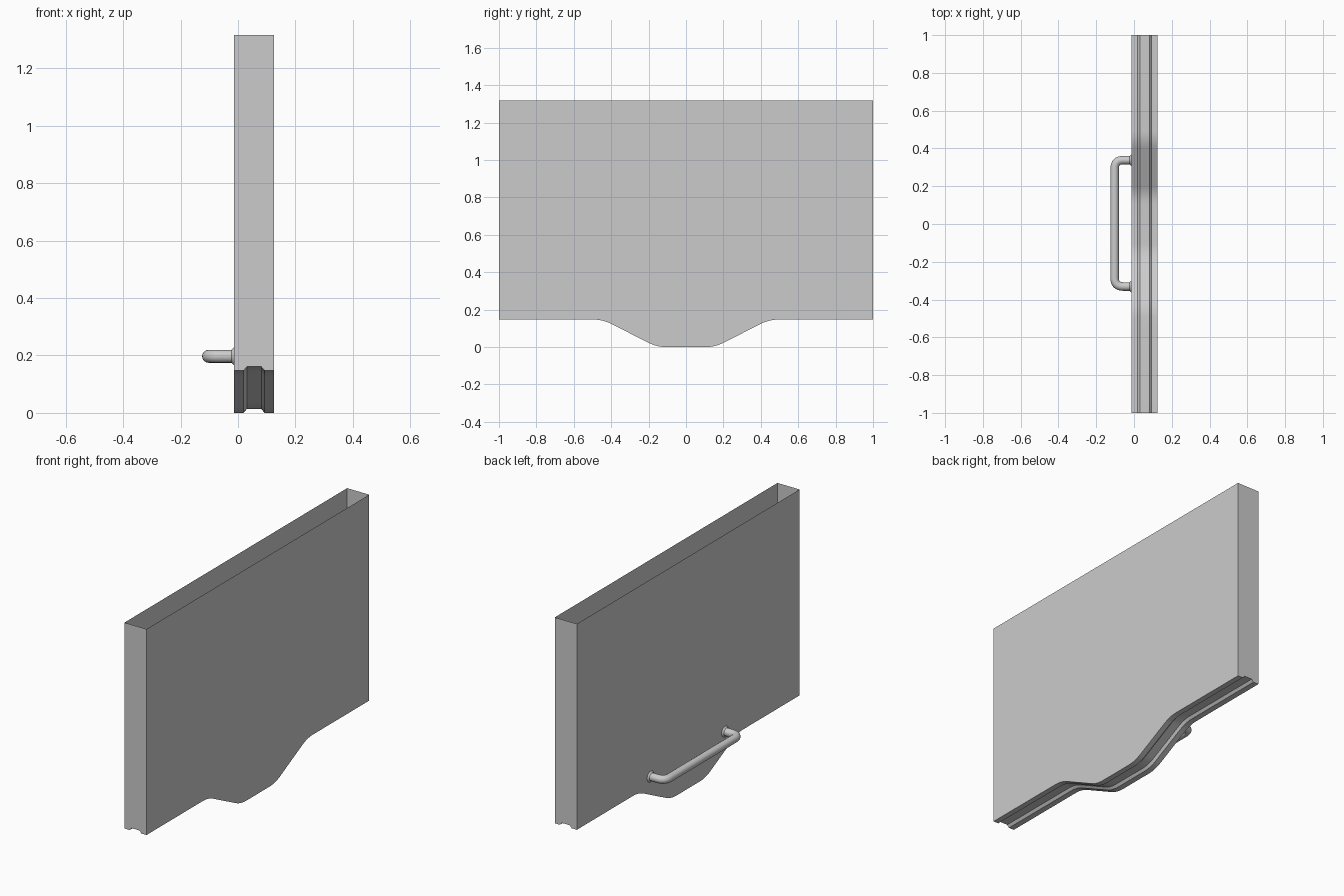
import bpy, bmesh, math
from mathutils import Vector

if "Cube" in bpy.data.objects:
    bpy.data.objects.remove(bpy.data.objects["Cube"])


def fillet(points, reach, steps):
    """Round the inner corners of a polyline."""
    pts = [Vector(p) for p in points]
    out = [pts[0]]
    for a, b, c in zip(pts, pts[1:], pts[2:]):
        p = b + (a - b).normalized() * reach
        q = b + (c - b).normalized() * reach
        for i in range(steps + 1):
            t = i / steps
            bez = p * (1 - t) ** 2 + b * 2 * t * (1 - t) + q * t ** 2
            # blend towards a circular arc for tight bends
            out.append(bez)
    out.append(pts[-1])
    return out


def smooth(obj, angle=30):
    bpy.ops.object.select_all(action='DESELECT')
    obj.select_set(True)
    bpy.context.view_layer.objects.active = obj
    bpy.ops.object.shade_smooth_by_angle(angle=math.radians(angle))


X0, X1, TOP = -0.014, 0.125, 1.317
HZ = 0.197

# Open-topped panel: grooved edge section swept along the lower outline
section = [(X0, 0), (0.019, 0), (0.023, 0.004), (0.031, 0.014),
           (0.081, 0.014), (0.089, 0.004), (0.093, 0), (X1, 0)]
outline = fillet([(0, -1, 0.147), (0, -0.445, 0.147), (0, -0.155, 0),
                  (0, 0.155, 0), (0, 0.445, 0.147), (0, 1, 0.147)], 0.05, 6)
bm = bmesh.new()
rows = [[bm.verts.new((x, p.y, p.z + dz)) for x, dz in section] for p in outline]
for r, s in zip(rows, rows[1:]):
    for i in range(len(section) - 1):
        bm.faces.new((r[i], s[i], s[i + 1], r[i + 1]))
tops = {(i, e): bm.verts.new((x, y, TOP))
        for i, x in ((0, X0), (-1, X1)) for e, y in ((0, -1), (-1, 1))}
for i in (0, -1):      # broad walls
    bm.faces.new([r[i] for r in rows] + [tops[i, -1], tops[i, 0]])
for e in (0, -1):      # end walls
    bm.faces.new(rows[e] + [tops[-1, e], tops[0, e]])
bmesh.ops.recalc_face_normals(bm, faces=bm.faces)
# make the broad walls face outwards
wall = max(bm.faces, key=lambda f: f.calc_center_median().x * (len(f.verts) > 20))
if wall.normal.x < 0:
    bmesh.ops.reverse_faces(bm, faces=bm.faces)
mesh = bpy.data.meshes.new("bucket_panel")
bm.to_mesh(mesh)
bm.free()
panel = bpy.data.objects.new("panel_shell", mesh)
bpy.context.collection.objects.link(panel)
smooth(panel, 20)

# Bent tube handle
ya, yb, hx = -0.331, 0.338, -0.1025
path = fillet([(X0, ya, HZ), (hx, ya, HZ), (hx, yb, HZ), (X0, yb, HZ)], 0.045, 8)
curve = bpy.data.curves.new("pull_handle", 'CURVE')
curve.dimensions = '3D'
curve.bevel_depth = 0.0225
curve.bevel_resolution = 6
spline = curve.splines.new('POLY')
spline.points.add(len(path) - 1)
for sp, p in zip(spline.points, path):
    sp.co = (*p, 1)
handle = bpy.data.objects.new("pull_handle", curve)
bpy.context.collection.objects.link(handle)
bpy.ops.object.select_all(action='DESELECT')
handle.select_set(True)
bpy.context.view_layer.objects.active = handle
bpy.ops.object.convert(target='MESH')
smooth(bpy.context.object, 40)

# Flared weld collars where the handle meets the panel
for name, y in (("handle_collar_near", ya), ("handle_collar_far", yb)):
    bpy.ops.mesh.primitive_cone_add(vertices=24, radius1=0.031, radius2=0.0225,
                                    depth=0.009, location=(X0 - 0.0045, y, HZ),
                                    rotation=(0, -math.pi / 2, 0))
    bpy.context.object.name = name
    smooth(bpy.context.object)
